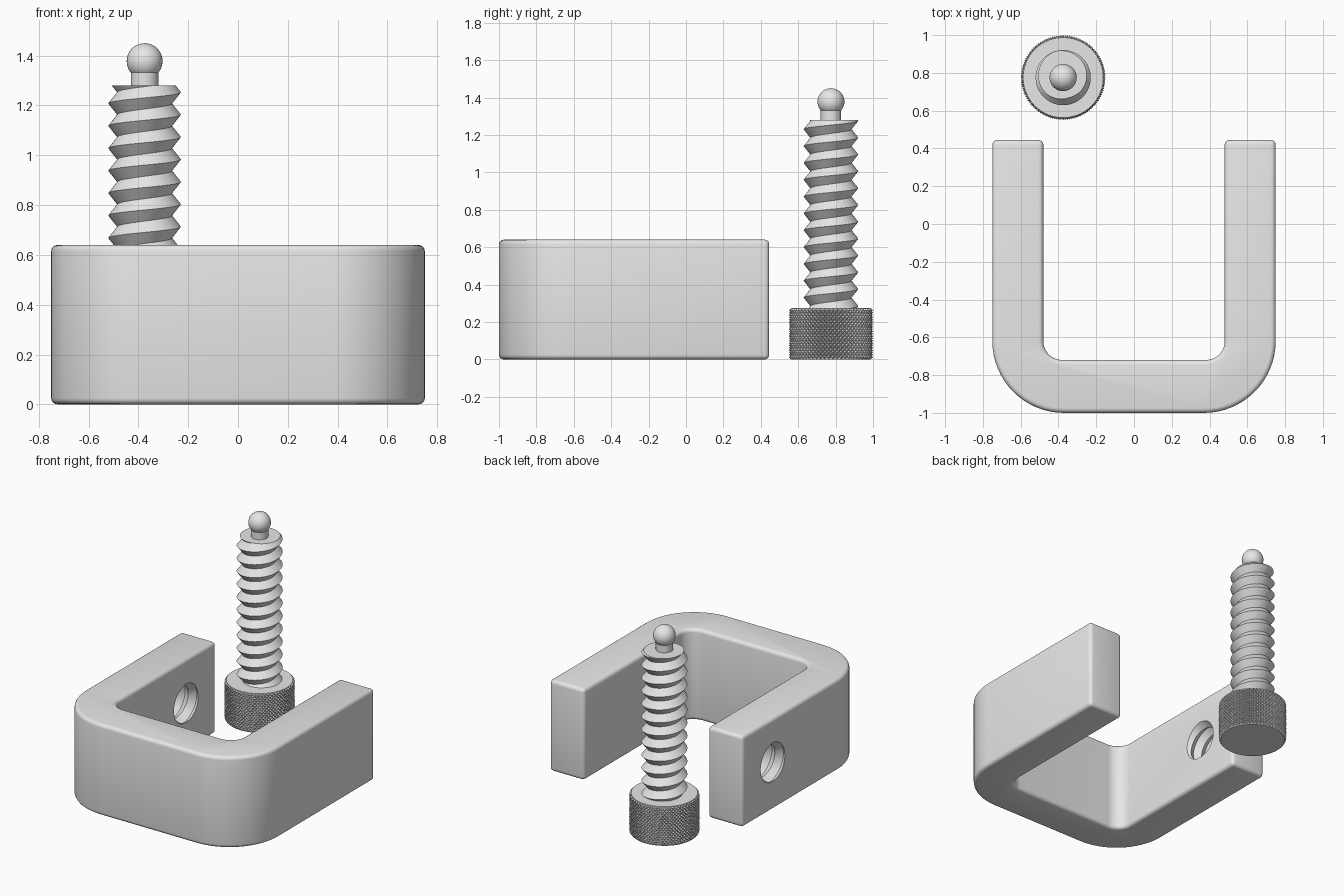
import bpy, bmesh, math
from mathutils import Matrix

if "Cube" in bpy.data.objects:
    bpy.data.objects.remove(bpy.data.objects["Cube"], do_unlink=True)

steel = bpy.data.materials.new("grey_steel")
steel.use_nodes = True
steel.diffuse_color = (0.8, 0.8, 0.8, 1)
steel.node_tree.nodes["Principled BSDF"].inputs["Base Color"].default_value = (0.8, 0.8, 0.8, 1)

SCREW = (-0.375, 0.775)
PITCH = 0.09


def finish(bm, name, loc=(0, 0, 0)):
    bmesh.ops.recalc_face_normals(bm, faces=bm.faces[:])
    mesh = bpy.data.meshes.new(name)
    bm.to_mesh(mesh)
    bm.free()
    mesh.materials.append(steel)
    ob = bpy.data.objects.new(name, mesh)
    ob.location = loc
    bpy.context.collection.objects.link(ob)
    return ob


def smooth(ob, angle=30):
    bpy.ops.object.select_all(action='DESELECT')
    ob.select_set(True)
    bpy.context.view_layer.objects.active = ob
    bpy.ops.object.shade_smooth_by_angle(angle=math.radians(angle))


def thread(name, z0, z1, crest, root, peak, n=48):
    """Right-handed V thread, clipped flat at z0 and z1; a crest passes angle 0 at z = peak."""
    def radius(z, turn):
        t = ((z - peak) / PITCH - turn) % 1
        return root + (crest - root) * abs(2 * t - 1)

    bm = bmesh.new()
    half = PITCH / 2
    first = math.floor((z0 - peak) / half) - 3
    last = math.ceil((z1 - peak) / half) + 3
    strips = []
    for i in range(n + 1):
        turn = i / n
        a = math.tau * turn
        col = []
        for k in range(first, last):
            z = min(max(peak + half * k + PITCH * turn, z0), z1)
            r = radius(z, turn)
            col.append(bm.verts.new((r * math.cos(a), r * math.sin(a), z)))
        strips.append(col)
    rows = last - first
    # the seam joins one full pitch (two rows) apart
    for i in range(n):
        for k in range(rows - 1):
            bm.faces.new((strips[i][k], strips[i + 1][k], strips[i + 1][k + 1], strips[i][k + 1]))
    bmesh.ops.remove_doubles(bm, verts=bm.verts[:], dist=1e-5)
    bmesh.ops.dissolve_degenerate(bm, edges=bm.edges[:], dist=1e-5)
    bmesh.ops.holes_fill(bm, edges=[e for e in bm.edges if e.is_boundary], sides=0)
    return finish(bm, name)


# U-shaped clamp body
def arc(cx, cy, r, a0, a1, n=16):
    return [(cx + r * math.cos(math.radians(a0 + (a1 - a0) * i / n)),
             cy + r * math.sin(math.radians(a0 + (a1 - a0) * i / n))) for i in range(n + 1)]


outline = [(-0.75, 0.445)] + arc(-0.37, -0.62, 0.38, 180, 270) + arc(0.37, -0.62, 0.38, 270, 360)
outline += [(0.75, 0.445), (0.48, 0.445)]
outline += arc(0.38, -0.62, 0.1, 0, -90) + arc(-0.38, -0.62, 0.1, -90, -180) + [(-0.48, 0.445)]
bm = bmesh.new()
base = bm.faces.new([bm.verts.new((x, y, 0)) for x, y in outline])
top = bmesh.ops.extrude_face_region(bm, geom=[base])
bmesh.ops.translate(bm, vec=(0, 0, 0.64), verts=[v for v in top["geom"] if isinstance(v, bmesh.types.BMVert)])
body = finish(bm, "clamp_body")
bevel = body.modifiers.new("rounded_edges", 'BEVEL')
bevel.width = 0.025
bevel.segments = 4
bevel.limit_method = 'ANGLE'

# threaded hole through the right arm
cutter = thread("hole_cutter", -0.25, 0.25, 0.15, 0.118, 0.0)
cutter.data.transform(Matrix.Rotation(math.pi / 2, 4, 'Y'))
cutter.location = (-0.615, 0.11, 0.32)
cutter.hide_render = True
cut = body.modifiers.new("threaded_hole", 'BOOLEAN')
cut.operation = 'DIFFERENCE'
cut.solver = 'EXACT'
cut.object = cutter
bpy.context.view_layer.objects.active = body
for mod in ("rounded_edges", "threaded_hole"):
    bpy.ops.object.modifier_apply(modifier=mod)
bpy.data.objects.remove(cutter, do_unlink=True)
smooth(body)

# screw shaft
shaft = thread("screw_thread", 0.26, 1.28, 0.146, 0.11, 1.253)
shaft.location = (*SCREW, 0)
smooth(shaft)

# neck and ball tip
bm = bmesh.new()
bmesh.ops.create_cone(bm, cap_ends=True, segments=32, radius1=0.055, radius2=0.055, depth=0.1)
neck = finish(bm, "screw_neck", (*SCREW, 1.3))
bm = bmesh.new()
bmesh.ops.create_uvsphere(bm, u_segments=32, v_segments=20, radius=0.072)
ball = finish(bm, "ball_tip", (*SCREW, 1.378))
for ob in (neck, ball):
    smooth(ob)

# diamond-knurled knob
COLS, ROWS, HEIGHT = 120, 22, 0.275
bm = bmesh.new()
grid = []
for j in range(ROWS + 1):
    ring = []
    for i in range(COLS):
        raised = (i + j) % 2 == 0 and 0 < j < ROWS
        r = 0.225 if raised else 0.212
        a = math.tau * i / COLS
        ring.append(bm.verts.new((r * math.cos(a), r * math.sin(a), HEIGHT * j / ROWS)))
    grid.append(ring)
for j in range(ROWS):
    for i in range(COLS):
        k = (i + 1) % COLS
        p, q, s, t = grid[j][i], grid[j][k], grid[j + 1][k], grid[j + 1][i]
        if (i + j) % 2 == 0:
            bm.faces.new((p, q, t))
            bm.faces.new((q, s, t))
        else:
            bm.faces.new((p, q, s))
            bm.faces.new((p, s, t))
bm.faces.new(grid[0][::-1])
bm.faces.new(grid[-1])
finish(bm, "knurled_knob", (*SCREW, 0))
